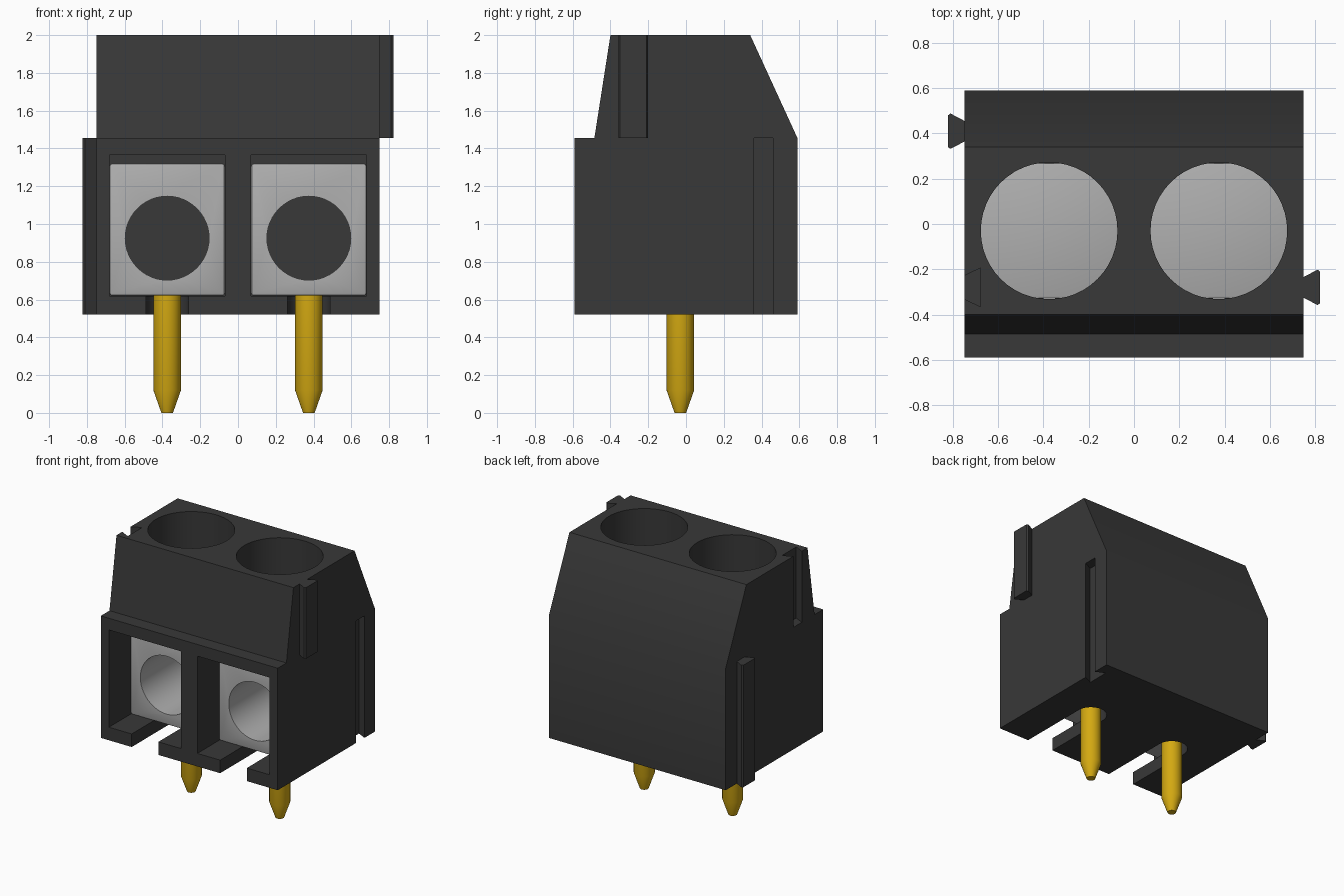
import bpy
import bmesh
from math import sin, cos, pi, radians

old = bpy.data.objects.get("Cube")
if old:
    bpy.data.objects.remove(old, do_unlink=True)


def material(name, colour):
    m = bpy.data.materials.new(name)
    m.use_nodes = True
    m.diffuse_color = (*colour, 1)
    m.node_tree.nodes["Principled BSDF"].inputs["Base Color"].default_value = (*colour, 1)
    return m


BLACK = material("black plastic", (0.04, 0.04, 0.04))
STEEL = material("grey steel", (0.43, 0.43, 0.43))
GOLD = material("gold", (0.66, 0.40, 0.006))


def prism(name, points, axis, lo, hi, mat):
    """Extrude a 2D outline along x, y or z; the outline uses the other two axes in order."""
    bm = bmesh.new()
    i = "xyz".index(axis)
    rings = []
    for d in (lo, hi):
        rings.append([bm.verts.new((*p[:i], d, *p[i:])) for p in points])
    a, b = rings
    bm.faces.new(a)
    bm.faces.new(b)
    for k in range(len(a)):
        n = (k + 1) % len(a)
        bm.faces.new((a[k], a[n], b[n], b[k]))
    bmesh.ops.recalc_face_normals(bm, faces=bm.faces)
    mesh = bpy.data.meshes.new(name)
    bm.to_mesh(mesh)
    bm.free()
    mesh.materials.append(mat)
    ob = bpy.data.objects.new(name, mesh)
    bpy.context.collection.objects.link(ob)
    return ob


def rect(u0, u1, v0, v1):
    return [(u0, v0), (u1, v0), (u1, v1), (u0, v1)]


def arc(u, v, r, start=0, sweep=2 * pi, n=48):
    return [(u + r * cos(start + sweep * k / n), v + r * sin(start + sweep * k / n))
            for k in range(n)]


def activate(ob):
    bpy.ops.object.select_all(action="DESELECT")
    ob.select_set(True)
    bpy.context.view_layer.objects.active = ob


def cut(ob, cutter):
    activate(ob)
    mod = ob.modifiers.new("cut", "BOOLEAN")
    mod.operation, mod.solver, mod.object = "DIFFERENCE", "EXACT", cutter
    bpy.ops.object.modifier_apply(modifier=mod.name)
    bpy.data.objects.remove(cutter, do_unlink=True)


def smooth(ob):
    activate(ob)
    bpy.ops.object.shade_smooth_by_angle(angle=radians(30))


def dovetail(side, y, neck, wide, inner, outer):
    """Outline that widens from x = inner to x = outer, with clipped tips."""
    tip = outer + (inner - outer) * 0.15
    half = [(inner, neck), (tip, wide), (outer, wide - 0.008)]
    outline = half + [(x, -w) for x, w in reversed(half)]
    return [(side * x, y + w) for x, w in outline]


W = 0.75                      # half width of the housing
BASE, STEP, TOP = 0.52, 1.455, 2.0
PIN_Y = -0.03
RAILS = [(1, -0.28, STEP, TOP), (-1, 0.41, BASE, STEP)]

# Housing
body = prism("housing", [(-0.59, BASE), (-0.59, STEP), (-0.485, STEP), (-0.40, TOP),
                         (0.34, TOP), (0.59, STEP), (0.59, BASE)], "x", -W, W, BLACK)

for x in (-0.375, 0.375):
    # Wire chamber, screw shaft and pin slot
    cut(body, prism("chamber", rect(x - 0.306, x + 0.306, 0.62, 1.365), "y", -0.8, 0.276, BLACK))
    cut(body, prism("shaft", arc(x, PIN_Y, 0.302), "z", 1.3, 2.2, BLACK))
    slot = [(x - 0.113, -0.8), (x + 0.113, -0.8)] + arc(x, PIN_Y, 0.113, 0, pi, 24)
    slot.append((x - 0.113, PIN_Y))
    cut(body, prism("slot", slot, "z", 0.4, 0.7, BLACK))

# Dovetail rails, with matching grooves on the opposite side
for side, y, z0, z1 in RAILS:
    prism("side_rail", dovetail(side, y, 0.045, 0.078, W - 0.002, 0.822), "z", z0, z1, BLACK)
    g0 = z0 - 0.1 if z0 == BASE else z0
    g1 = z1 + 0.1 if z1 == TOP else z1
    groove = dovetail(-side, y, 0.086, 0.052, 0.678, W + 0.01)
    cut(body, prism("groove", groove, "z", g0, g1, BLACK))
smooth(body)

for x, end in ((-0.375, "right"), (0.375, "left")):
    # Metal clamp with a wire hole through it
    clamp = prism(end + "_clamp", rect(x - 0.305, x + 0.305, 0.621, 1.32),
                  "y", -0.33, 0.27, STEEL)
    activate(clamp)
    bevel = clamp.modifiers.new("rounded", "BEVEL")
    bevel.width, bevel.segments = 0.012, 2
    bpy.ops.object.modifier_apply(modifier=bevel.name)
    cut(clamp, prism("wire_hole", arc(x, 0.925, 0.222), "y", -0.6, 0.6, STEEL))
    smooth(clamp)

    # Solder pin with a tapered tip
    pin = prism(end + "_pin", arc(x, PIN_Y, 0.073, n=32), "z", 0.12, 0.64, GOLD)
    bm = bmesh.new()
    bm.from_mesh(pin.data)
    bottom = min(bm.faces, key=lambda f: f.calc_center_median().z)
    tip = bmesh.ops.extrude_discrete_faces(bm, faces=[bottom])["faces"][0]
    for v in tip.verts:
        v.co = (x + (v.co.x - x) * 0.42, PIN_Y + (v.co.y - PIN_Y) * 0.42, 0)
    bmesh.ops.remove_doubles(bm, verts=bm.verts, dist=0.0001)
    bm.to_mesh(pin.data)
    bm.free()
    smooth(pin)
